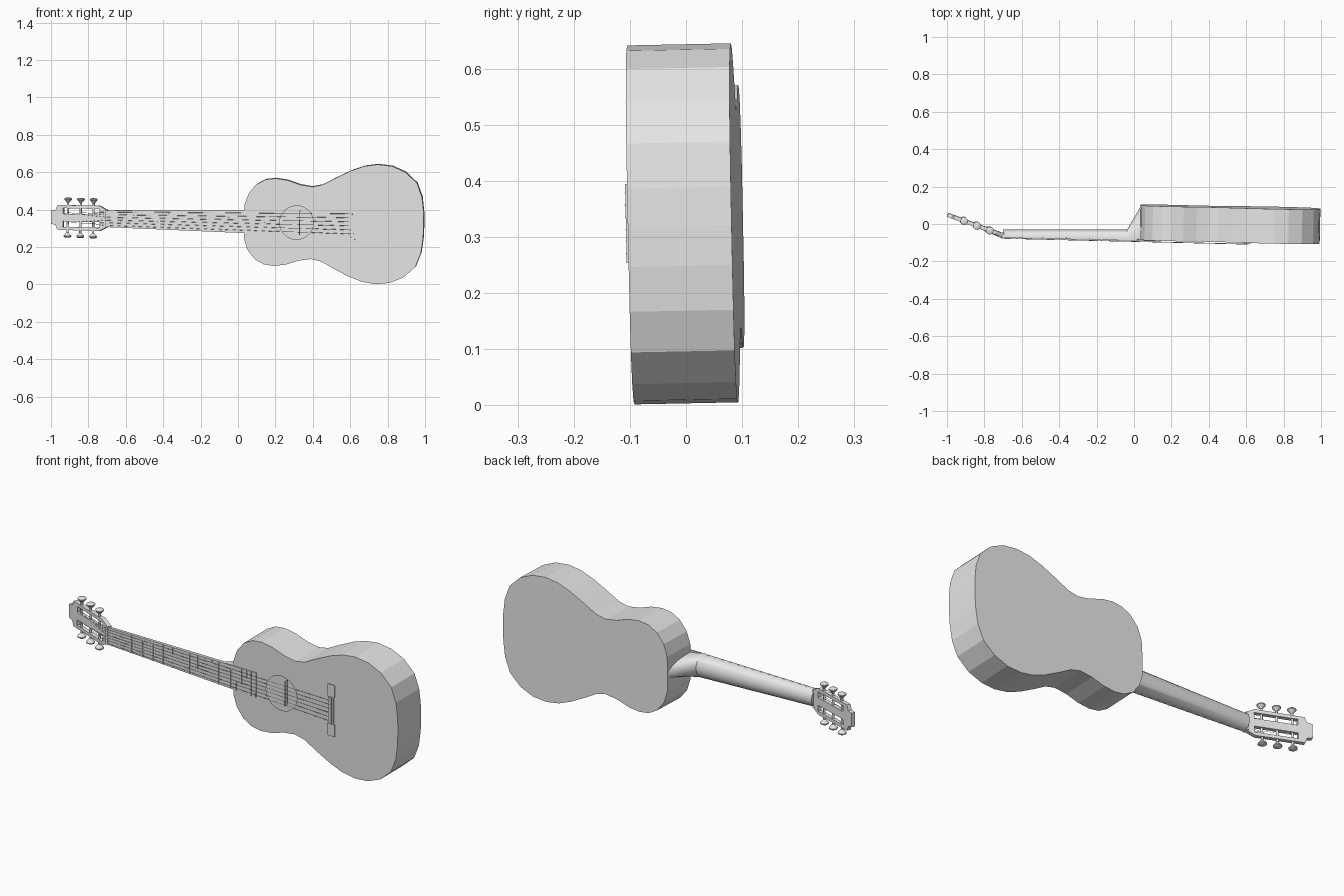
import bpy, bmesh, math
from mathutils import Matrix, Vector, Euler

cube = bpy.data.objects.get("Cube")
if cube:
    bpy.data.objects.remove(cube, do_unlink=True)

grey = bpy.data.materials.new("plain_grey")
grey.use_nodes = True
GREY = (0.8, 0.8, 0.8, 1)
grey.diffuse_color = GREY
grey.node_tree.nodes["Principled BSDF"].inputs["Base Color"].default_value = GREY

# Local frame: x along the strings, y into the body, z across; leaned slightly
LEAN = Matrix.Translation((0, 0, 0.3385)) @ Euler((0.02, 0.0208, -0.0208)).to_matrix().to_4x4()
FACE, BACK, NUT = -0.083, 0.102, -0.7
HEAD = Matrix.Translation((NUT, -0.085, 0)) @ Matrix.Rotation(math.radians(-19), 4, 'Z')


def finish(name, bm, frame=None, smooth=False):
    bmesh.ops.recalc_face_normals(bm, faces=bm.faces[:])
    mesh = bpy.data.meshes.new(name)
    bm.transform(LEAN @ frame if frame else LEAN)
    bm.to_mesh(mesh)
    bm.free()
    mesh.materials.append(grey)
    obj = bpy.data.objects.new(name, mesh)
    bpy.context.collection.objects.link(obj)
    if smooth:
        bpy.ops.object.select_all(action='DESELECT')
        obj.select_set(True)
        bpy.context.view_layer.objects.active = obj
        bpy.ops.object.shade_smooth_by_angle(angle=math.radians(35))
    return obj


def mirrored(half):
    """Close a half outline (x, z) by mirroring it over z = 0."""
    return half + [(x, -z) for x, z in reversed(half) if z > 0]


def sheet(bm, loops, y):
    """Fill the first loop, leaving the other loops open; return the outer edges."""
    rings = []
    for loop in loops:
        vs = [bm.verts.new((x, y, z)) for x, z in loop]
        rings.append([bm.edges.new((vs[i - 1], vs[i])) for i in range(len(vs))])
    bmesh.ops.triangle_fill(bm, use_beauty=True, use_dissolve=False,
                            edges=sum(rings, []), normal=(0, -1, 0))
    return rings[0]


def plate(name, loops, y0, y1, frame=None):
    bm = bmesh.new()
    sheet(bm, loops, y0)
    new = bmesh.ops.extrude_face_region(bm, geom=bm.faces[:], use_keep_orig=True)["geom"]
    bmesh.ops.translate(bm, vec=(0, y1 - y0, 0),
                        verts=[g for g in new if isinstance(g, bmesh.types.BMVert)])
    return finish(name, bm, frame)


def box(name, x, y, z, frame=None):
    bm = bmesh.new()
    bmesh.ops.create_cube(bm, size=1)
    for v in bm.verts:
        v.co = Vector([lo + (c + 0.5) * (hi - lo) for c, (lo, hi) in zip(v.co, (x, y, z))])
    return finish(name, bm, frame)


def loft(name, rings, frame=None):
    """Skin matching rings of points and cap both ends."""
    bm = bmesh.new()
    rows = [[bm.verts.new(p) for p in ring] for ring in rings]
    n = len(rows[0])
    for a, b in zip(rows, rows[1:]):
        for i in range(n):
            bm.faces.new((a[i - 1], a[i], b[i], b[i - 1]))
    bm.faces.new(rows[0])
    bm.faces.new(rows[-1])
    return finish(name, bm, frame, smooth=True)


def circle(cx, cz, r, n):
    return [(cx + r * math.cos(math.tau * i / n), cz + r * math.sin(math.tau * i / n))
            for i in range(n)]


# Hollow body: front sheet with sound hole, side wall and back
half = [(.033, 0), (.035, .09), (.055, .15), (.095, .2), (.145, .227), (.198, .234),
        (.26, .226), (.33, .203), (.395, .193), (.45, .205), (.52, .243), (.6, .283),
        (.67, .309), (.743, .32), (.82, .312), (.893, .281), (.955, .223),
        (.983, .15), (.993, .07), (.995, 0)]
bm = bmesh.new()
rim = sheet(bm, [mirrored(half), circle(.315, 0, .09, 32)], FACE)
new = bmesh.ops.extrude_edge_only(bm, edges=rim)["geom"]
bmesh.ops.translate(bm, vec=(0, BACK - FACE, 0),
                    verts=[g for g in new if isinstance(g, bmesh.types.BMVert)])
bmesh.ops.contextual_create(bm, geom=[g for g in new if isinstance(g, bmesh.types.BMEdge)])
finish("body", bm)
box("inner_brace", (.329, .333), (FACE + .003, FACE + .028), (-.065, .065))

# Neck with rounded back, flaring into the heel
def neck_ring(x, width, back):
    depth = back - FACE
    return [(x, FACE + depth * math.sin(math.pi * i / 16), width * math.cos(math.pi * i / 16))
            for i in range(17)]

loft("neck", [neck_ring(NUT, .045, -.045), neck_ring(-.036, .06, -.031),
              neck_ring(.036, .05, BACK - .002)])


# Fretboard, nut and frets
END = .168
def board_width(x):
    return .045 + (x - NUT) * .0225

plate("fretboard", [mirrored([(NUT, board_width(NUT)), (END, board_width(END))])], -.0875, -.08)
box("nut", (NUT - .008, NUT + .004), (-.091, -.06), (-.045, .045))
SCALE = 1.3
for n in range(1, 19):
    x = NUT + SCALE * (1 - 2 ** (-n / 12))
    w = board_width(x)
    box(f"fret_{n}", (x - .002, x + .002), (-.0895, -.087), (-w, w))

# Slotted headstock, leaning back
outline = mirrored([(-.318, .036), (-.292, .04), (-.282, .066), (-.045, .068), (0, .046)])
slots = [[(-.25, s * .02), (-.042, s * .02), (-.042, s * .05), (-.25, s * .05)] for s in (1, -1)]
plate("headstock", [outline] + slots, 0, .021, HEAD)

# Tuning pegs: shaft across the slot and a flared button
PEGS = (-.08, -.153, -.226)
for side, s in (("top", 1), ("bottom", -1)):
    for n, x in enumerate(PEGS, 1):
        profile = [(.015, .006), (.08, .006), (.097, .021), (.102, .021), (.107, .013)]
        loft(f"tuning_peg_{side}_{n}",
             [[(px, py, s * z) for px, py in circle(x, .01, r, 12)] for z, r in profile], HEAD)

# Bridge: thin base, two end blocks and a raised saddle
box("bridge_base", (.59, .622), (-.0865, FACE), (-.135, .135))
for side, s in (("top", 1), ("bottom", -1)):
    box(f"bridge_end_{side}", (.588, .628), (-.0885, FACE), sorted((s * .072, s * .135)))
box("saddle", (.595, .612), (-.0945, FACE), (-.07, .07))

# Strings from the tuning pegs over the nut to the saddle
for n in range(6):
    k = (n - 2.5) / 2.5
    peg = PEGS[n if n < 3 else 5 - n]
    anchor = HEAD @ Vector((peg, .004, math.copysign(.026 + .006 * abs(k), k)))
    curve = bpy.data.curves.new(f"string_{n + 1}", 'CURVE')
    curve.dimensions = '3D'
    curve.bevel_depth = .001
    curve.bevel_resolution = 0
    spline = curve.splines.new('POLY')
    spline.points.add(2)
    path = [anchor, Vector((NUT, -.0915, k * .036)), Vector((.604, -.095, k * .054))]
    for point, co in zip(spline.points, path):
        point.co = (*(LEAN @ co), 1)
    curve.materials.append(grey)
    bpy.context.collection.objects.link(bpy.data.objects.new(f"string_{n + 1}", curve))
